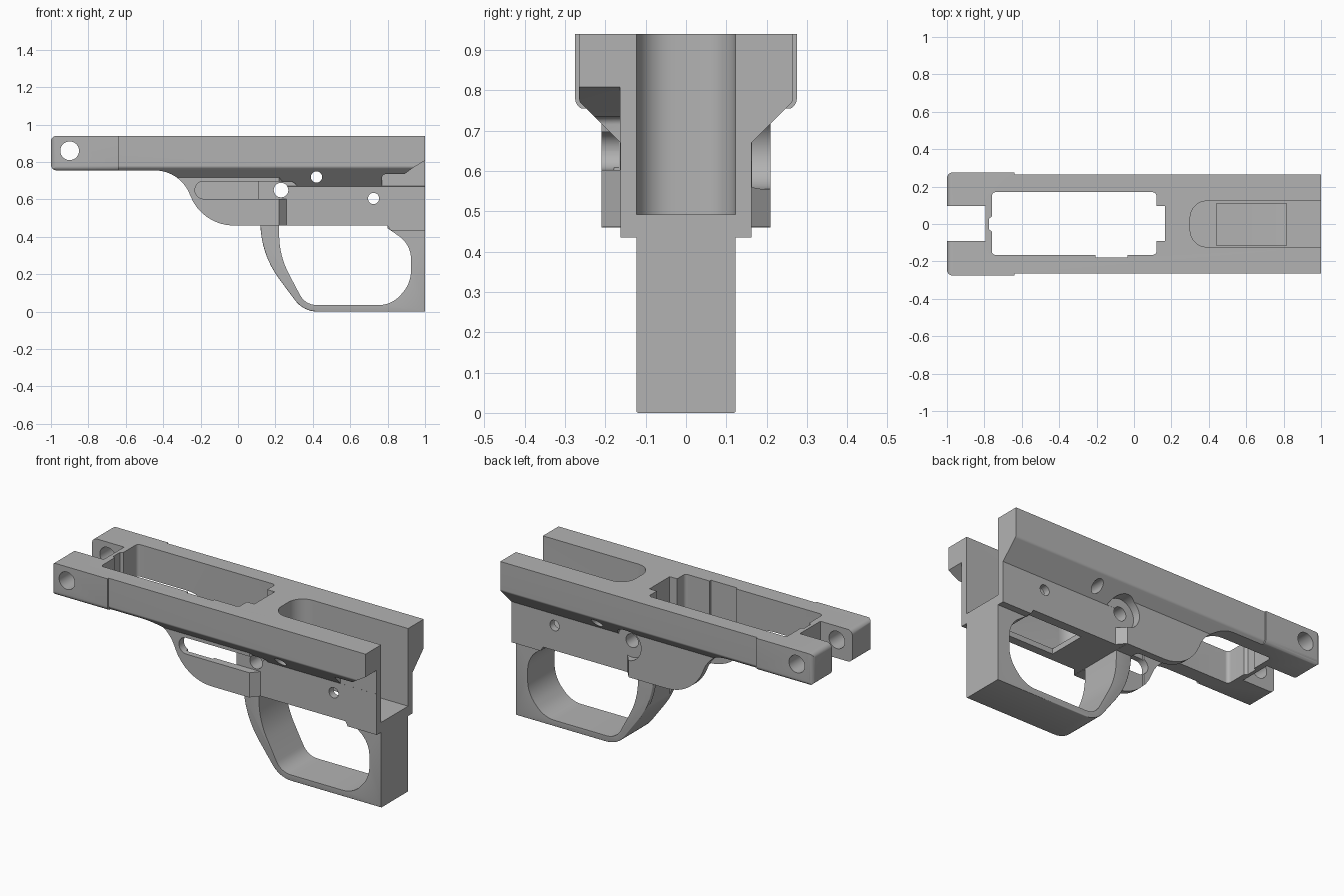
import bpy, bmesh, math
from mathutils import Vector

cube = bpy.data.objects.get("Cube")
if cube:
    bpy.data.objects.remove(cube, do_unlink=True)

metal = bpy.data.materials.new("plain_grey")
metal.use_nodes = True
GREY = (0.45, 0.45, 0.45, 1)
metal.diffuse_color = GREY
metal.node_tree.nodes["Principled BSDF"].inputs["Base Color"].default_value = GREY


def fillet(points, steps=8):
    """Round each corner given as (u, v, radius); plain (u, v) stays sharp."""
    out = []
    for i, p in enumerate(points):
        c = Vector(p[:2])
        if len(p) == 2:
            out.append(c)
            continue
        r = p[2]
        a = (Vector(points[i - 1][:2]) - c).normalized()
        b = (Vector(points[(i + 1) % len(points)][:2]) - c).normalized()
        half_angle = a.angle(b) / 2
        centre = c + (a + b).normalized() * (r / math.sin(half_angle))
        start = c + a * (r / math.tan(half_angle)) - centre
        end = c + b * (r / math.tan(half_angle)) - centre
        sweep = start.angle(end)
        for k in range(steps + 1):
            t = k / steps
            out.append(centre + (start * math.sin((1 - t) * sweep)
                                 + end * math.sin(t * sweep)) / math.sin(sweep))
    return out


def prism(name, plane, points, lo, hi, bevel=0):
    """Extrude a filleted outline lying in plane xy, xz or yz."""
    place = {"xy": lambda u, v, w: (u, v, w),
             "xz": lambda u, v, w: (u, w, v),
             "yz": lambda u, v, w: (w, u, v)}[plane]
    bm = bmesh.new()
    outline = fillet(points)
    near, far = [[bm.verts.new(place(p.x, p.y, w)) for p in outline] for w in (lo, hi)]
    caps = [bm.faces.new(near[::-1]), bm.faces.new(far)]
    for i in range(len(outline)):
        j = (i + 1) % len(outline)
        bm.faces.new((near[i], near[j], far[j], far[i]))
    bm.normal_update()
    if bm.calc_volume(signed=True) < 0:
        bmesh.ops.reverse_faces(bm, faces=bm.faces)
    if bevel:
        edges = [e for cap in caps for e in cap.edges]
        bmesh.ops.bevel(bm, geom=edges, offset=bevel, segments=3, profile=0.5,
                        affect='EDGES', clamp_overlap=True)
    mesh = bpy.data.meshes.new(name)
    bm.to_mesh(mesh)
    bm.free()
    obj = bpy.data.objects.new(name, mesh)
    bpy.context.collection.objects.link(obj)
    return obj


def rect(u0, u1, v0, v1):
    return [(u0, v0), (u1, v0), (u1, v1), (u0, v1)]


def disc(u, v, r, n=40):
    return [(u + r * math.cos(k * math.tau / n), v + r * math.sin(k * math.tau / n))
            for k in range(n)]


def mirror(points):
    return points + [(-p[0],) + tuple(p[1:]) for p in reversed(points)]


def volume(mesh):
    bm = bmesh.new()
    bm.from_mesh(mesh)
    result = bm.calc_volume(signed=True)
    bm.free()
    return result


def combine(target, tool, operation):
    """Apply a boolean, trying the second solver if the first gives a bad volume."""
    before = volume(target.data)
    for solver in ('MANIFOLD', 'EXACT'):
        mod = target.modifiers.new("combine", 'BOOLEAN')
        mod.operation, mod.object, mod.solver = operation, tool, solver
        bpy.context.view_layer.update()
        result = target.evaluated_get(bpy.context.evaluated_depsgraph_get())
        mesh = bpy.data.meshes.new_from_object(result)
        target.modifiers.clear()
        ratio = volume(mesh) / before
        if (1 < ratio < 3) if operation == 'UNION' else (0.2 < ratio < 0.999999):
            target.data = mesh
            break
    bpy.data.objects.remove(tool, do_unlink=True)


# Main body: rails with sloped undersides above a narrower lower block
rails = [(0.265, 1.0), (0.265, 0.772, 0.02), (0.163, 0.67), (0.163, 0.40)]
housing = prism("housing", "yz", mirror(rails), -1.05, 1.05)

# Front lug, slightly wider than the rails
lug = [(0.275, 1.02), (0.275, 0.752, 0.028)]
combine(housing, prism("front_lug", "yz", mirror(lug), -1.1, -0.64), 'UNION')

# Side pads with angled rear ends
pad = [(-0.5, -0.21), (0.22, -0.21), (0.27, -0.15),
       (0.27, 0.15), (0.22, 0.21), (-0.5, 0.21)]
combine(housing, prism("side_pads", "xy", pad, 0.41, 0.73), 'UNION')

# Side silhouette and rounded front corners trim the body
silhouette = [(-1, 0.755, 0.03), (-0.31, 0.755, 0.2), (-0.19, 0.46, 0.25), (0.8, 0.46),
              (0.815, 0.435), (1.04, 0.435), (1.04, 0.94), (-1, 0.94, 0.03)]
combine(housing, prism("silhouette", "xz", silhouette, -0.5, 0.5), 'INTERSECT')
plan = [(-0.9995, -0.2755, 0.03), (1.2, -0.2755), (1.2, 0.2755), (-0.9995, 0.2755, 0.03)]
combine(housing, prism("plan", "xy", plan, 0.2, 1.2), 'INTERSECT')

# Guard loop and rear post
guard = [(0.12, 0.48), (0.12, 0.31, 0.5), (0.35, 0, 0.15), (1.08, 0), (1.08, 0.48)]
combine(housing, prism("guard", "xz", guard, -0.123, 0.123, 0.012), 'UNION')
opening = [(0.22, 0.461), (0.22, 0.30, 0.45), (0.36, 0.035, 0.1), (0.82, 0.035, 0.15),
           (0.925, 0.15, 0.18), (0.925, 0.36, 0.15), (0.8, 0.445), (0.8, 0.461)]

# Openings seen from above
window = [(-0.76, -0.165, 0.02), (-0.205, -0.165), (-0.205, -0.178), (-0.035, -0.178),
          (-0.035, -0.165), (0.12, -0.165, 0.02), (0.12, -0.09), (0.167, -0.09),
          (0.167, 0.095), (0.12, 0.095), (0.12, 0.17, 0.02), (-0.76, 0.17, 0.02),
          (-0.76, 0.04), (-0.775, 0.03), (-0.775, -0.03), (-0.76, -0.04)]
channel = [(0.3, -0.123, 0.09), (1.1, -0.123), (1.1, 0.123), (0.3, 0.123, 0.09)]

# Notch under the rear of the right rail, and the slot in the right pad
notch = [(0.77, 0.55), (0.77, 0.735, 0.02), (0.89, 0.735), (0.93, 0.765),
         (1.1, 0.87), (1.1, 0.55)]
slot = [p + (0.046,) for p in rect(-0.23, 0.32, 0.603, 0.697)]

cutters = [
    ("guard_opening", "xz", opening, -0.4, 0.4),
    ("window", "xy", window, 0.05, 1.1),
    ("channel", "xy", channel, 0.492, 1.1),
    ("trigger_slot", "xy", rect(0.44, 0.815, -0.115, 0.11), 0.40, 0.6),
    ("fork_gap", "xy", rect(-1.1, -0.795, -0.09, 0.097), 0.6, 1.1),
    ("rail_notch", "xz", notch, -0.4, -0.1635),
    ("side_slot", "xz", slot, -0.4, -0.164),
    ("pin_relief", "xz", disc(0.23, 0.645, 0.09), 0.1635, 0.4),
    ("lug_hole", "xz", disc(-0.9, 0.86, 0.05), -0.4, 0.4),
    ("main_pin_hole", "xz", disc(0.23, 0.65, 0.039), -0.4, 0.4),
    ("upper_pin_hole", "xz", disc(0.42, 0.72, 0.03), -0.4, 0.4),
    ("lower_pin_hole", "xz", disc(0.725, 0.605, 0.03), -0.4, 0.4),
    ("rear_trim", "xy", rect(1, 1.3, -0.5, 0.5), -0.2, 1.2),
]
for spec in cutters:
    combine(housing, prism(*spec), 'DIFFERENCE')

# Finish
housing.data.materials.clear()
housing.data.materials.append(metal)
for face in housing.data.polygons:
    face.material_index = 0
bpy.ops.object.select_all(action='DESELECT')
housing.select_set(True)
bpy.context.view_layer.objects.active = housing
bpy.ops.object.shade_smooth_by_angle(angle=math.radians(30))
